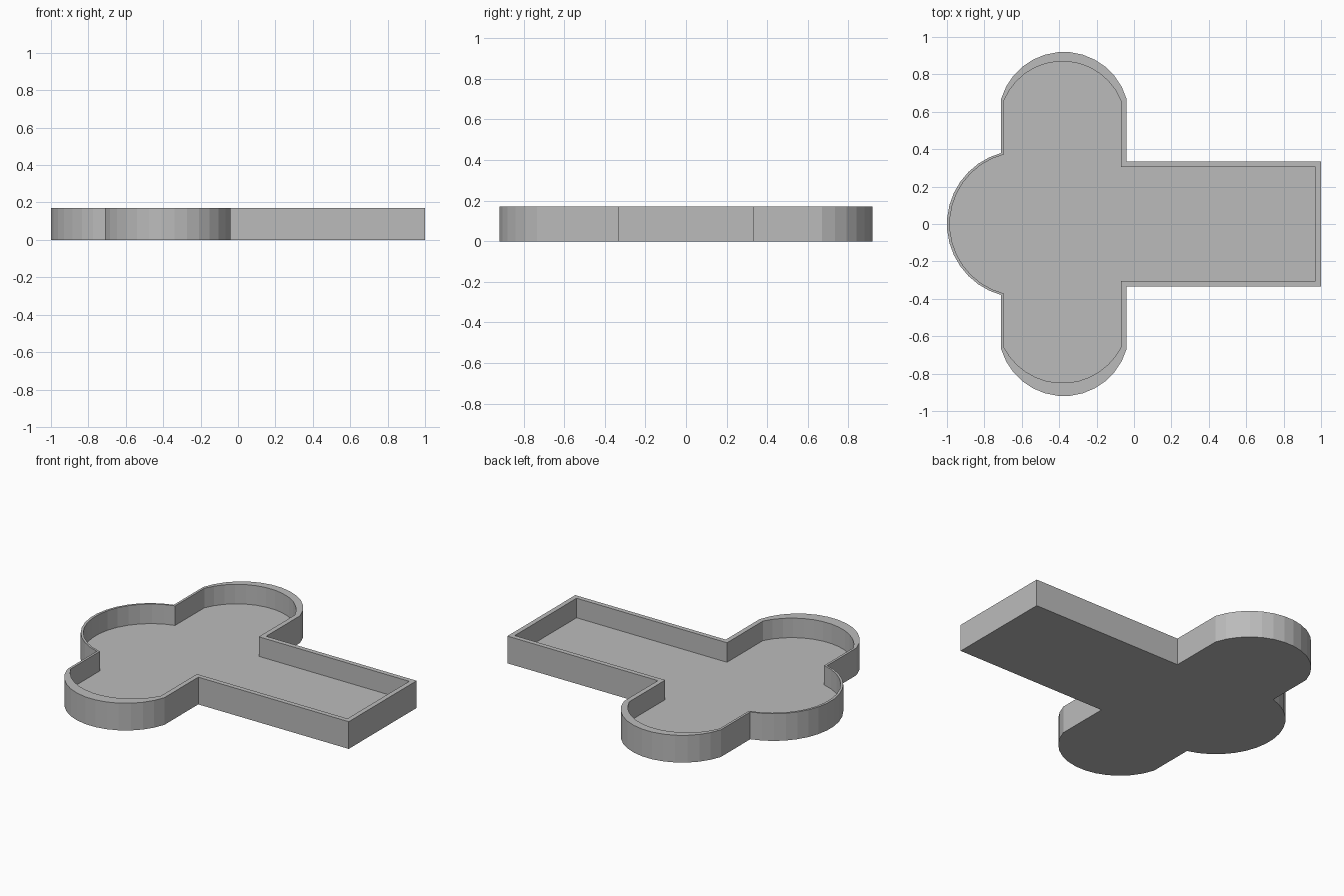
import bpy, bmesh, math

if "Cube" in bpy.data.objects:
    bpy.data.objects.remove(bpy.data.objects["Cube"])

HEIGHT, FLOOR = 0.17, 0.048

grey = bpy.data.materials.new("plain grey")
grey.diffuse_color = (0.5, 0.5, 0.5, 1)
grey.use_nodes = True
grey.node_tree.nodes["Principled BSDF"].inputs["Base Color"].default_value = grey.diffuse_color


def arc(a, b, rise, n):
    """Points of a circular arc from a to b bulging right of travel by rise."""
    dx, dy = b[0] - a[0], b[1] - a[1]
    chord = math.hypot(dx, dy)
    h = chord / 2
    r = (h * h + rise * rise) / (2 * rise)
    nx, ny = dy / chord, -dx / chord
    cx = (a[0] + b[0]) / 2 + nx * (rise - r)
    cy = (a[1] + b[1]) / 2 + ny * (rise - r)
    start = math.atan2(a[1] - cy, a[0] - cx)
    sweep = (math.atan2(b[1] - cy, b[0] - cx) - start) % (2 * math.pi)
    return [(cx + r * math.cos(start + sweep * i / n),
             cy + r * math.sin(start + sweep * i / n)) for i in range(n + 1)]


def outline(end, half, x0, x1, y_top, rise_top, y_bot, rise_bot, y_left, rise_left):
    """Counter-clockwise plan: straight arm, two round lobes and a round end."""
    pts = [(x1, -half), (end, -half), (end, half), (x1, half)]
    pts += arc((x1, y_top), (x0, y_top), rise_top, 13)
    pts += arc((x0, y_left), (x0, -y_left), rise_left, 15)
    pts += arc((x0, -y_bot), (x1, -y_bot), rise_bot, 13)
    return pts


outer = outline(1.0, 0.335, -0.71, -0.04, 0.67, 0.25, 0.67, 0.25, 0.38, 0.29)
inner = outline(0.97, 0.305, -0.695, -0.07, 0.66, 0.21, 0.66, 0.19, 0.372, 0.29)

# Tray: outer wall, rim, inner wall and floor share matching loops
bm = bmesh.new()
loops = [[bm.verts.new((x, y, z)) for x, y in pts]
         for pts, z in ((outer, 0), (outer, HEIGHT), (inner, HEIGHT), (inner, FLOOR))]
count = len(outer)
for low, high in zip(loops, loops[1:]):
    for i in range(count):
        j = (i + 1) % count
        bm.faces.new((low[i], low[j], high[j], high[i]))
bm.faces.new(loops[0][::-1])
bm.faces.new(loops[-1])
bmesh.ops.triangulate(bm, faces=[f for f in bm.faces if len(f.verts) > 4])
bmesh.ops.recalc_face_normals(bm, faces=bm.faces)

mesh = bpy.data.meshes.new("tray")
bm.to_mesh(mesh)
bm.free()
mesh.materials.append(grey)
tray = bpy.data.objects.new("tray", mesh)
bpy.context.collection.objects.link(tray)
